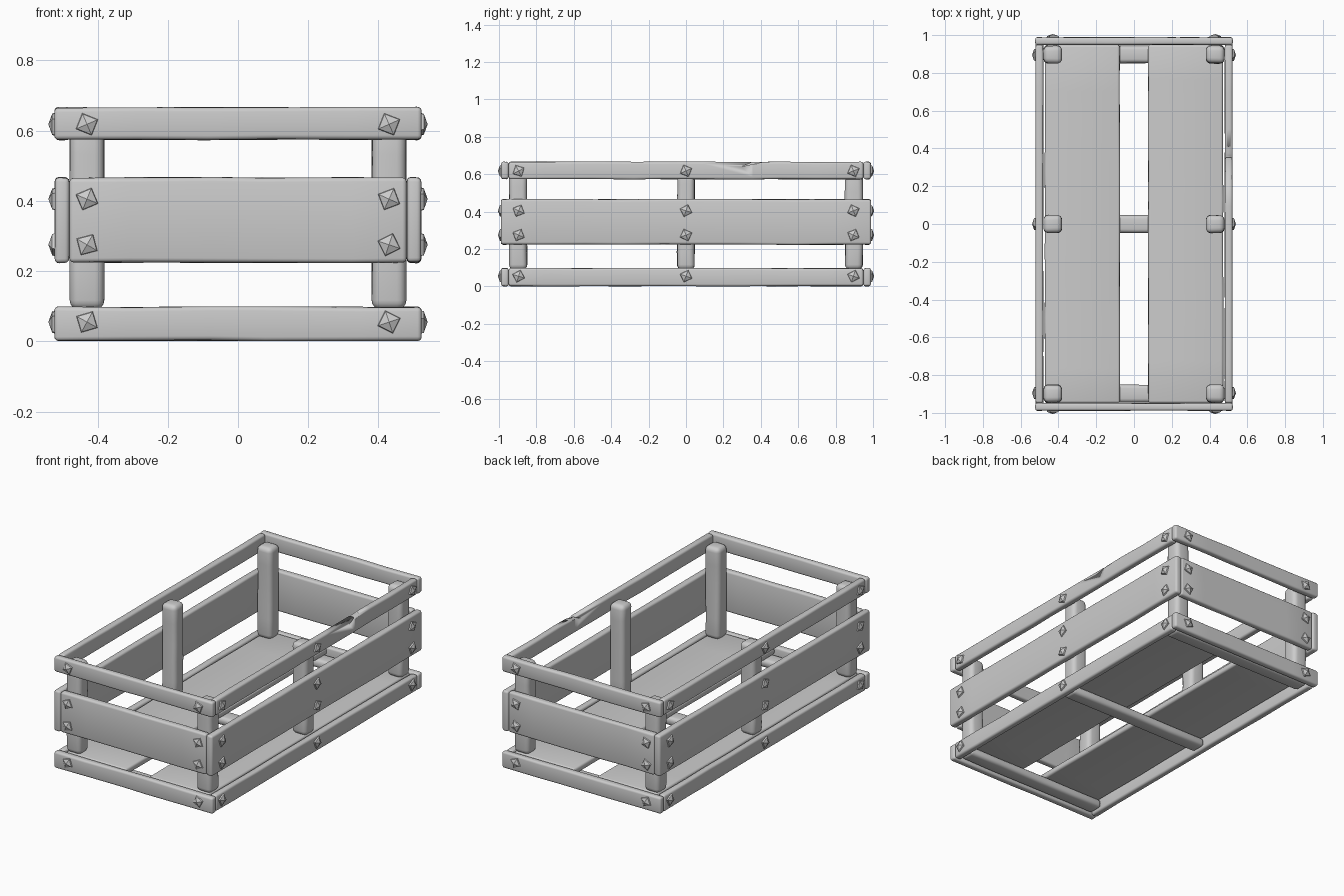
import bpy, bmesh, random
from math import radians, pi
from mathutils import Vector, Matrix

if "Cube" in bpy.data.objects:
    bpy.data.objects.remove(bpy.data.objects["Cube"])

random.seed(4)


def finish(name, bm):
    bmesh.ops.recalc_face_normals(bm, faces=bm.faces)
    me = bpy.data.meshes.new(name)
    bm.to_mesh(me)
    bm.free()
    me.shade_smooth()
    me.set_sharp_from_angle(angle=radians(36))
    ob = bpy.data.objects.new(name, me)
    bpy.context.collection.objects.link(ob)
    return ob


# Worn timber: box given by min/max corners, gently wavy along its length, rounded edges
def board(name, lo, hi, bevel=0.012, cuts=5, wave=0.004, segs=3):
    lo, hi = Vector(lo), Vector(hi)
    size, mid = hi - lo, (lo + hi) / 2
    axis = max(range(3), key=lambda i: size[i])
    bm = bmesh.new()
    bmesh.ops.create_cube(bm, size=1)
    for v in bm.verts:
        v.co = Vector(v.co[i] * size[i] for i in range(3)) + mid
    normal = Vector((0, 0, 0))
    normal[axis] = 1
    for k in range(1, cuts + 1):
        co = mid.copy()
        co[axis] = lo[axis] + size[axis] * (k + random.uniform(-.2, .2)) / (cuts + 1)
        bmesh.ops.bisect_plane(bm, geom=bm.verts[:] + bm.edges[:] + bm.faces[:],
                               plane_co=co, plane_no=normal)
    thin = min(range(3), key=lambda i: size[i])
    for v in bm.verts:
        for i in range(3):
            amount = wave * (0.3 if i == thin else 1)
            inward = -1 if v.co[i] > mid[i] else 1
            if i != axis:
                v.co[i] += inward * random.uniform(0, amount)
    edges = [e for e in bm.edges if e.calc_face_angle(0) > radians(50)]
    bmesh.ops.bevel(bm, geom=edges, offset=bevel, segments=segs, profile=0.5,
                    affect='EDGES', clamp_overlap=True)
    return finish(name, bm)


# Four-sided stud head pointing along an outward direction
def nail(name, pos, out):
    bm = bmesh.new()
    bmesh.ops.create_cone(bm, cap_ends=True, segments=4, radius1=0.036,
                          radius2=0.032, depth=0.012)
    top = max(bm.faces, key=lambda f: f.calc_center_median().z)
    bmesh.ops.poke(bm, faces=[top], offset=0.011)
    spin = Matrix.Rotation(pi / 4 + radians(random.choice((-1, 1)) * random.uniform(14, 28)), 4, 'Z')
    turn = Vector(out).to_track_quat('Z', 'Y').to_matrix().to_4x4()
    bm.transform(Matrix.Translation(pos) @ turn @ spin)
    ob = finish(name, bm)
    ob.data.shade_flat()


# Rails and wide planks of the four walls
levels = [("bottom_rail", 0.0, 0.10), ("middle_plank", 0.222, 0.468), ("top_rail", 0.572, 0.668)]
for label, z0, z1 in levels:
    middle = label == "middle_plank"
    ly = 0.99 if middle else 0.948
    lx = 0.48 if middle else 0.523
    for side, s in (("right", 1), ("left", -1)):
        xs = sorted((s * 0.48, s * 0.522))
        ob = board(f"{side}_{label}", (xs[0], -ly, z0), (xs[1], ly, z1), cuts=8)
        if label == "top_rail" and s == 1:
            chipped_rail = ob
    for end, s in (("back", 1), ("front", -1)):
        ys = sorted((s * 0.948, s * 0.989))
        board(f"{end}_{label}", (-lx, ys[0], z0), (lx, ys[1], z1), cuts=4)

# Splinter notch in the right top rail
bm = bmesh.new()
profile = [(0.295, 0.640), (0.365, 0.656), (0.41, 0.665), (0.41, 0.70), (0.37, 0.70), (0.35, 0.662)]
face = bm.faces.new([bm.verts.new((0.46, y, z)) for y, z in profile])
ext = bmesh.ops.extrude_face_region(bm, geom=[face])["geom"]
bmesh.ops.translate(bm, vec=(0.09, 0, 0), verts=[g for g in ext if isinstance(g, bmesh.types.BMVert)])
cutter = finish("notch_cutter", bm)
cutter.hide_render = True
cutter.display_type = 'WIRE'
mod = chipped_rail.modifiers.new("notch", 'BOOLEAN')
mod.operation = 'DIFFERENCE'
mod.object = cutter

# Floor planks
for side, s in (("right", 1), ("left", -1)):
    xs = sorted((s * 0.073, s * 0.474))
    board(f"{side}_floor_plank", (xs[0], -0.948, 0.058), (xs[1], 0.948, 0.097), cuts=8)

# Cross battens under the floor and upright posts above it
for label, y in (("front", -0.898), ("centre", 0), ("back", 0.898)):
    board(f"{label}_batten", (-0.478, y - 0.048, 0.008), (0.478, y + 0.048, 0.060), bevel=0.02, cuts=3)
    for side, s in (("right", 1), ("left", -1)):
        board(f"{label}_{side}_post", (s * 0.43 - 0.05, y - 0.05, 0.09),
              (s * 0.43 + 0.05, y + 0.05, 0.635), bevel=0.027, cuts=4, wave=0.006, segs=4)

# Stud heads on every board
for z in (0.055, 0.275, 0.405, 0.618):
    for s in (-1, 1):
        for y in (-0.895, 0, 0.895):
            nail("side_nail", (s * 0.523, y, z), (s, 0, 0))
        for x in (-0.43, 0.43):
            nail("end_nail", (x, s * 0.989, z), (0, s, 0))
